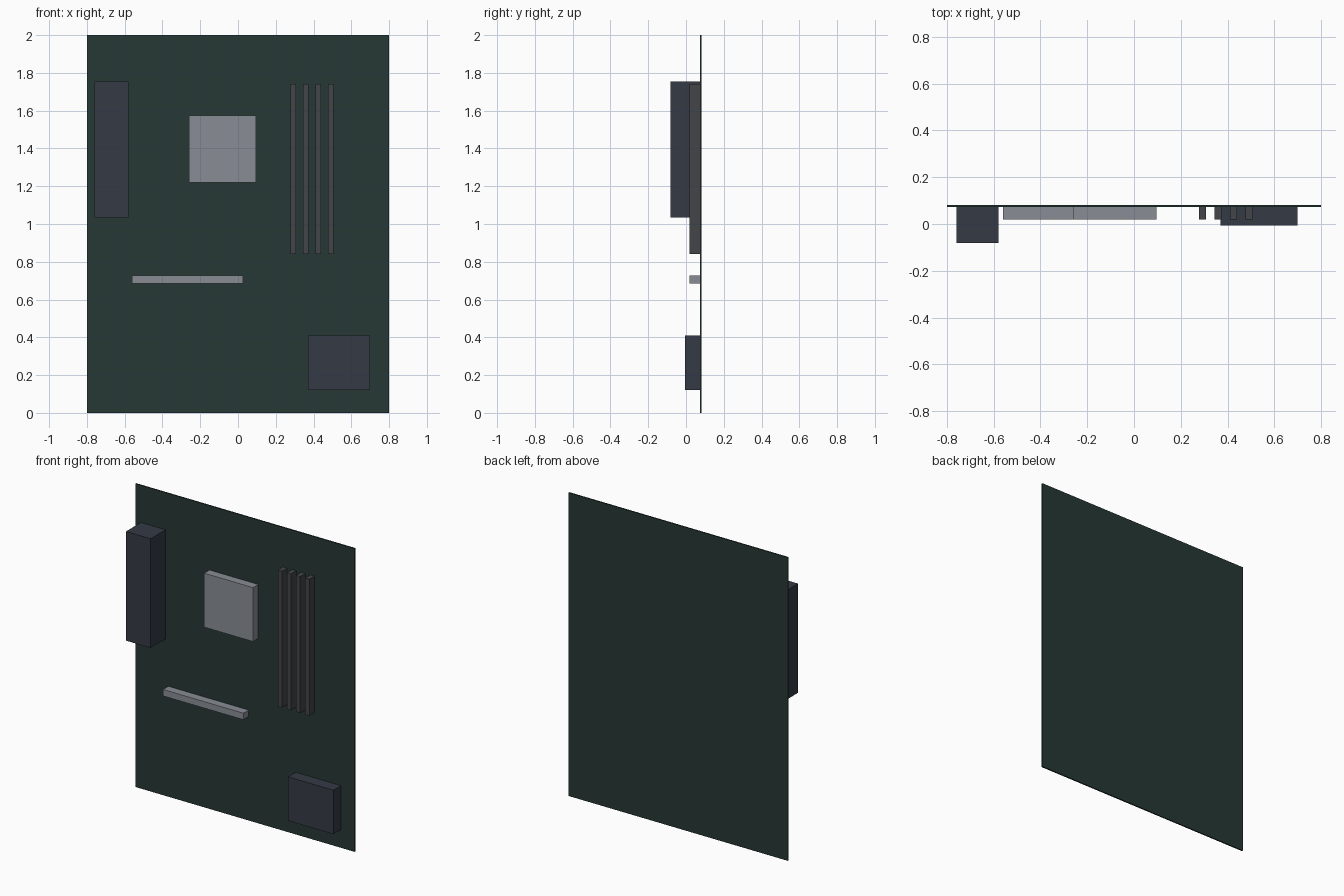
import bpy

if "Cube" in bpy.data.objects:
    bpy.data.objects.remove(bpy.data.objects["Cube"])

BACK = 0.082      # rear plane of the board
FACE = 0.073      # mounting face of the board


def material(name, rgb):
    m = bpy.data.materials.new(name)
    m.diffuse_color = (*rgb, 1)
    m.use_nodes = True
    m.node_tree.nodes["Principled BSDF"].inputs["Base Color"].default_value = m.diffuse_color
    return m


def block(name, x, y, z, mat):
    """Box given as (min, max) ranges along each axis."""
    bpy.ops.mesh.primitive_cube_add(size=1)
    o = bpy.context.object
    o.name = name
    o.location = [(r[0] + r[1]) / 2 for r in (x, y, z)]
    o.scale = [r[1] - r[0] for r in (x, y, z)]
    bpy.ops.object.transform_apply(location=True, scale=True)
    o.data.materials.append(mat)
    return o


green = material("board_green", (0.02, 0.04, 0.035))
navy = material("heatsink_dark", (0.035, 0.042, 0.06))
silver = material("metal_silver", (0.25, 0.27, 0.30))
slot_grey = material("slot_grey", (0.055, 0.06, 0.065))

# circuit board
block("circuit_board", (-0.8, 0.8), (FACE, BACK), (0, 2), green)

# heatsinks
block("power_heatsink", (-0.76, -0.58), (-0.082, FACE), (1.035, 1.755), navy)
block("chipset_heatsink", (0.37, 0.70), (-0.006, FACE), (0.12, 0.41), navy)

# processor and expansion slot
block("processor", (-0.26, 0.096), (0.019, FACE), (1.219, 1.575), silver)
block("expansion_slot", (-0.56, 0.026), (0.019, FACE), (0.685, 0.728), silver)

# memory slots
for i in range(4):
    x = 0.277 + i * 0.0663
    block(f"memory_slot_{i + 1}", (x, x + 0.031), (0.019, FACE), (0.84, 1.74), slot_grey)
